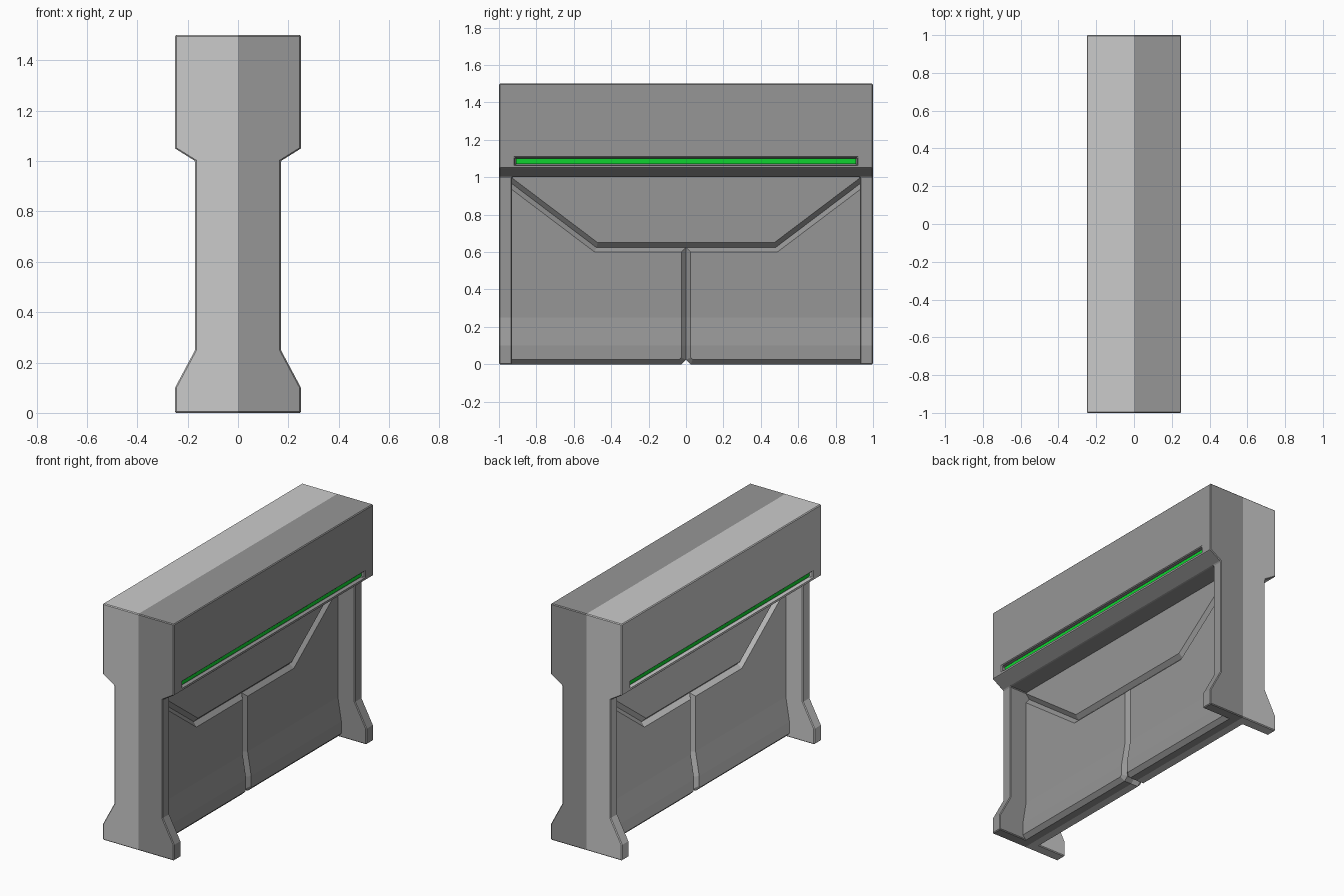
import bpy
import bmesh
from mathutils import Vector

if "Cube" in bpy.data.objects:
    bpy.data.objects.remove(bpy.data.objects["Cube"], do_unlink=True)


def make_material(name, rgb):
    m = bpy.data.materials.new(name)
    m.use_nodes = True
    m.diffuse_color = (*rgb, 1)
    m.node_tree.nodes["Principled BSDF"].inputs["Base Color"].default_value = (*rgb, 1)
    return m


LIGHT = make_material("light grey", (0.60, 0.60, 0.60))
DARK = make_material("dark grey", (0.305, 0.305, 0.305))
GREEN = make_material("green glow", (0.005, 0.65, 0.03))


def add_object(name, bm, *materials):
    bmesh.ops.recalc_face_normals(bm, faces=bm.faces)
    mesh = bpy.data.meshes.new(name)
    bm.to_mesh(mesh)
    bm.free()
    for m in materials:
        mesh.materials.append(m)
    obj = bpy.data.objects.new(name, mesh)
    bpy.context.collection.objects.link(obj)
    return obj


def box(name, centre, size, *materials):
    bm = bmesh.new()
    bmesh.ops.create_cube(bm, size=1)
    bmesh.ops.scale(bm, vec=size, verts=bm.verts)
    bmesh.ops.translate(bm, vec=centre, verts=bm.verts)
    return add_object(name, bm, *materials)


def cut_plane(bm, point, normal):
    geom = bm.verts[:] + bm.edges[:] + bm.faces[:]
    bmesh.ops.bisect_plane(bm, geom=geom, plane_co=point, plane_no=normal)


# Frame: end profile extruded along the whole length
half = [(0.25, 0), (0.25, 0.1), (0.17, 0.25), (0.17, 1.0), (0.25, 1.05), (0.25, 1.5)]
profile = half + [(-x, z) for x, z in reversed(half)]
bm = bmesh.new()
face = bm.faces.new([bm.verts.new((x, -1, z)) for x, z in profile])
new = bmesh.ops.extrude_face_region(bm, geom=[face])["geom"]
bmesh.ops.translate(bm, vec=(0, 2, 0), verts=[g for g in new if isinstance(g, bmesh.types.BMVert)])
frame = add_object("frame", bm, LIGHT, DARK)

# Cut the opening between the legs and the two light slots
cutters = [box("opening_cutter", (0, 0, 0), (1, 1.86, 2.0))]
for s in (-1, 1):
    cutters.append(box("slot_cutter", (s * 0.27, 0, 1.085), (0.1, 1.83, 0.04)))
for c in cutters:
    c.hide_render = True
    mod = frame.modifiers.new("cut", "BOOLEAN")
    mod.operation = "DIFFERENCE"
    mod.solver = "EXACT"
    mod.object = c
bevel = frame.modifiers.new("edge", "BEVEL")
bevel.width = 0.005
bevel.segments = 1
bevel.limit_method = "ANGLE"

# Bake the frame, then split its colour down the middle
bpy.context.view_layer.update()
baked = bpy.data.meshes.new_from_object(frame.evaluated_get(bpy.context.evaluated_depsgraph_get()))
frame.modifiers.clear()
bm = bmesh.new()
bm.from_mesh(baked)
cut_plane(bm, (0, 0, 0), (1, 0, 0))
for f in bm.faces:
    f.material_index = 1 if f.calc_center_median().x > 0 else 0
bm.to_mesh(frame.data)
bm.free()
bpy.data.meshes.remove(baked)
for c in cutters:
    bpy.data.objects.remove(c, do_unlink=True)


# Wall plates: bevelled outlines whose edges meet in V grooves
def wall_plate(name, outline, side, flip=1):
    bm = bmesh.new()
    face = bm.faces.new([bm.verts.new((0, flip * y, z)) for y, z in outline])
    face.normal_update()
    if face.normal.x < 0:
        face.normal_flip()
    new = bmesh.ops.extrude_face_region(bm, geom=[face])["geom"]
    bmesh.ops.translate(bm, vec=(0.025, 0, 0), verts=[g for g in new if isinstance(g, bmesh.types.BMVert)])
    front = [g for g in new if isinstance(g, bmesh.types.BMFace)][0]
    bmesh.ops.recalc_face_normals(bm, faces=bm.faces)
    bmesh.ops.inset_region(bm, faces=[front], thickness=0.025, depth=0.025, use_even_offset=True)
    # Foot of the wall flares outward
    for z in (0.1, 0.25):
        cut_plane(bm, (0, 0, z), (0, 0, 1))
    for v in bm.verts:
        if v.co.x > 0.001:
            v.co.x += 0.025 * min(1, max(0, (0.25 - v.co.z) / 0.15))
        v.co.x *= side
    return add_object(name, bm, DARK if side > 0 else LIGHT)


lower = [(0, 0.025), (0.025, 0), (0.97, 0), (0.97, 0.995), (0.48, 0.625), (0, 0.625)]
upper = [(-0.48, 0.625), (0.48, 0.625), (0.97, 0.995), (0.97, 1.04), (-0.97, 1.04), (-0.97, 0.995)]
for side, tag in ((1, "left"), (-1, "right")):
    wall_plate(tag + "_upper_plate", upper, side)
    wall_plate(tag + "_lower_back_plate", lower, side)
    wall_plate(tag + "_lower_front_plate", lower, side, -1)
    # Glowing strip set into the slot
    box(tag + "_light_strip", (side * 0.22, 0, 1.085), (0.02, 1.82, 0.03), GREEN)
